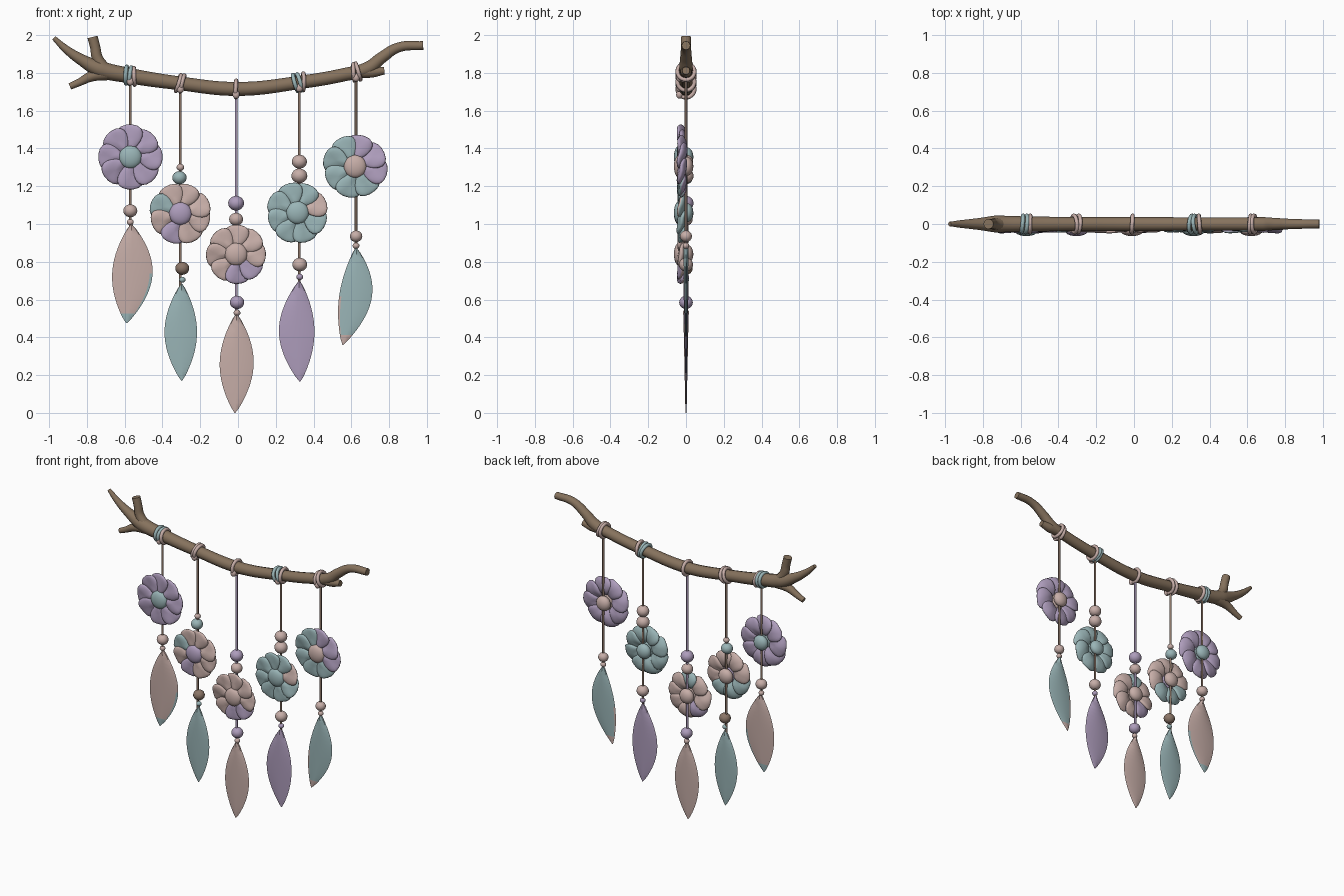
import bpy, bmesh, math, random
from mathutils import Matrix, Vector

random.seed(4)
cube = bpy.data.objects.get("Cube")
if cube:
    bpy.data.objects.remove(cube, do_unlink=True)


# Colours
def material(name, rgb):
    linear = [((c / 255 + 0.055) / 1.055) ** 2.4 for c in rgb] + [1]
    mat = bpy.data.materials.new(name)
    mat.use_nodes = True
    mat.diffuse_color = linear
    mat.node_tree.nodes["Principled BSDF"].inputs["Base Color"].default_value = linear
    return mat


PINK, LILAC, TEAL, WOOD, CORD = range(5)
MATS = [material("dusty pink", (199, 174, 168)), material("soft lilac", (174, 157, 188)),
        material("pale teal", (154, 181, 183)), material("driftwood brown", (134, 114, 93)),
        material("cord brown", (140, 118, 104))]


def finish(obj, name, angle=45):
    obj.name = obj.data.name = name
    bpy.ops.object.select_all(action='DESELECT')
    obj.select_set(True)
    bpy.context.view_layer.objects.active = obj
    bpy.ops.object.shade_smooth_by_angle(angle=math.radians(angle))
    return obj


def from_bmesh(bm, name, angle=45):
    bmesh.ops.recalc_face_normals(bm, faces=bm.faces)
    mesh = bpy.data.meshes.new(name)
    bm.to_mesh(mesh)
    bm.free()
    for mat in MATS:
        mesh.materials.append(mat)
    obj = bpy.data.objects.new(name, mesh)
    bpy.context.collection.objects.link(obj)
    return finish(obj, name, angle)


def tube(name, points, colour, y=0.0):
    """Smooth tube through (x, z, radius) points."""
    curve = bpy.data.curves.new(name, 'CURVE')
    curve.dimensions = '3D'
    curve.bevel_depth = 1
    curve.bevel_resolution = 4
    curve.resolution_u = 8
    curve.use_fill_caps = True
    spline = curve.splines.new('BEZIER')
    spline.bezier_points.add(len(points) - 1)
    for p, (x, z, r) in zip(spline.bezier_points, points):
        p.co = (x, y, z)
        p.radius = r
        p.handle_left_type = p.handle_right_type = 'AUTO'
    curve.materials.append(MATS[colour])
    obj = bpy.data.objects.new(name, curve)
    bpy.context.collection.objects.link(obj)
    bpy.ops.object.select_all(action='DESELECT')
    obj.select_set(True)
    bpy.context.view_layer.objects.active = obj
    bpy.ops.object.convert(target='MESH')
    return finish(bpy.context.object, name, 60)


def ball(name, x, y, z, size, colour):
    bm = bmesh.new()
    bmesh.ops.create_uvsphere(bm, u_segments=20, v_segments=12, radius=1)
    bmesh.ops.transform(bm, verts=bm.verts,
                        matrix=Matrix.Translation((x, y, z)) @ Matrix.Diagonal((*size, 1)))
    for f in bm.faces:
        f.material_index = colour
    return from_bmesh(bm, name)


def flower(name, x, z, radius, start, petal, hearts, front, back):
    """Eight ruffled petals; front and back hold colours of odd petals."""
    bm = bmesh.new()
    y = -0.02
    for i in range(8):
        made = bmesh.ops.create_uvsphere(bm, u_segments=18, v_segments=12, radius=1)["verts"]
        ang = math.radians(start + 45 * i + random.uniform(-4, 4))
        out = Vector((math.cos(ang), 0, math.sin(ang)))
        side = Vector((-math.sin(ang), 0, math.cos(ang)))
        twist = random.uniform(0.008, 0.02)
        reach = radius * random.uniform(0.36, 0.4)
        for v in made:
            u, s, w = v.co
            depth = 0.021 * w + twist * s - 0.01 * u * u + 0.005 * math.cos(5 * s) * u
            v.co = (Vector((x, y + depth, z)) + out * (radius * 0.61 + reach * u)
                    + side * s * radius * (0.39 + 0.13 * u))
        for f in {f for v in made for f in v.link_faces}:
            f.normal_update()
            odd = back if f.normal.y > 0 else front
            f.material_index = odd.get(i, petal)
    from_bmesh(bm, name + "_petals", 60)
    ball(name + "_front_heart", x, -0.037, z, (0.06, 0.027, 0.06), hearts[0])
    ball(name + "_back_heart", x, 0.006, z, (0.05, 0.033, 0.05), hearts[1])


def feather(name, x, top, tip, half, lean, bow, colour, edge=None, edge_side=0):
    """Pointed leaf with a ridge along the middle on both faces."""
    rows = 20
    bm = bmesh.new()
    rings = []
    for r in range(rows + 1):
        t = r / rows
        wide = half * max(math.sin(math.pi * t), 0) ** 0.85 + 0.002
        mid = x + lean * t * t + bow * math.sin(math.pi * t)
        thick = 0.011 * (1 - t) + 0.003
        zz = top + (tip - top) * t
        ring = []
        for s, d in ((-1, 0), (-0.86, -0.4), (0, -1), (0.86, -0.4),
                     (1, 0), (0.86, 0.4), (0, 1), (-0.86, 0.4)):
            ring.append(bm.verts.new((mid + s * wide, d * thick, zz)))
        rings.append(ring)
    for r in range(rows):
        for k in range(8):
            n = (k + 1) % 8
            f = bm.faces.new((rings[r][k], rings[r][n], rings[r + 1][n], rings[r + 1][k]))
            rim = k in ((0, 7) if edge_side < 0 else (3, 4))
            painted = edge is not None and ((rim and r > 9) or r > rows - 3)
            f.material_index = edge if painted else colour
    bm.faces.new(rings[0])
    bm.faces.new(rings[-1])
    from_bmesh(bm, name, 30)


def wrap(name, x, z, colours, slope, ring):
    """Loops of cord tied around the branch."""
    for i, c in enumerate(colours):
        shift = (i - (len(colours) - 1) / 2) * 0.021
        bpy.ops.mesh.primitive_torus_add(
            major_segments=28, minor_segments=8, major_radius=ring, minor_radius=0.011,
            location=(x + shift, 0, z + shift * slope),
            rotation=(0, math.pi / 2 - math.atan(slope) + random.uniform(-0.22, 0.22),
                      random.uniform(-0.12, 0.12)))
        obj = bpy.context.object
        obj.data.materials.append(MATS[c])
        finish(obj, f"{name}_{i + 1}", 60)
    ball(name + "_knot", x, -0.035, z - 0.03, (0.019, 0.017, 0.022), colours[-1])


# Branch with its forks
tube("branch", [(-0.975, 1.985, 0.012), (-0.91, 1.925, 0.021), (-0.83, 1.87, 0.03),
                (-0.73, 1.82, 0.045), (-0.6, 1.79, 0.041), (-0.31, 1.745, 0.036),
                (0, 1.715, 0.037), (0.33, 1.75, 0.035), (0.56, 1.79, 0.035),
                (0.69, 1.825, 0.036), (0.76, 1.88, 0.031), (0.85, 1.935, 0.026),
                (0.98, 1.945, 0.023)], WOOD)
tube("upper_left_fork", [(-0.70, 1.81, 0.035), (-0.745, 1.88, 0.029),
                         (-0.755, 1.93, 0.027), (-0.77, 1.99, 0.027)], WOOD)
tube("lower_left_fork", [(-0.68, 1.80, 0.038), (-0.78, 1.78, 0.027),
                         (-0.84, 1.75, 0.02), (-0.89, 1.728, 0.017)], WOOD)
tube("right_stub", [(0.62, 1.805, 0.032), (0.71, 1.805, 0.03), (0.775, 1.812, 0.02)], WOOD)

# Strands: x, branch height, slope, feather top, cord colour, wrap colours
strands = [(-0.57, 1.785, -0.16, 0.97, CORD, (TEAL, TEAL, PINK)),
           (-0.305, 1.745, -0.13, 0.66, CORD, (PINK, PINK)),
           (-0.01, 1.715, 0, 0.51, LILAC, (PINK,)),
           (0.325, 1.75, 0.14, 0.68, CORD, (TEAL, TEAL, PINK)),
           (0.625, 1.805, 0.2, 0.85, CORD, (PINK, PINK))]
for n, (x, z, slope, low, cord, loops) in enumerate(strands, 1):
    tube(f"cord_{n}", [(x, z - 0.02, 0.007), (x, (z + low) / 2, 0.007),
                       (x, low - 0.03, 0.007)], cord)
    wrap(f"cord_wrap_{n}", x, z, loops, slope, 0.045)

# Flowers
flower("flower_1", -0.57, 1.355, 0.172, 90, LILAC, (TEAL, TEAL), {}, {})
flower("flower_2", -0.305, 1.055, 0.165, 70, PINK, (LILAC, PINK),
       {3: TEAL, 4: TEAL, 5: TEAL}, {4: LILAC, 2: TEAL})
flower("flower_3", -0.01, 0.84, 0.16, 90, PINK, (PINK, PINK),
       {0: TEAL, 3: LILAC}, {4: LILAC, 5: LILAC})
flower("flower_4", 0.315, 1.06, 0.165, 67, TEAL, (TEAL, TEAL), {}, {7: PINK})
flower("flower_5", 0.62, 1.305, 0.172, 75, LILAC, (PINK, PINK),
       {}, {1: TEAL, 2: TEAL, 3: TEAL, 4: TEAL, 5: TEAL})

# Beads: x, height, radius, colour
beads = [(-0.57, 1.07, 0.037, PINK), (-0.57, 1.01, 0.018, PINK),
         (-0.305, 1.3, 0.02, PINK), (-0.31, 1.245, 0.038, TEAL),
         (-0.295, 0.765, 0.037, CORD), (-0.295, 0.705, 0.017, TEAL),
         (-0.01, 1.11, 0.042, LILAC), (-0.01, 1.025, 0.037, PINK),
         (-0.005, 0.585, 0.038, LILAC), (-0.005, 0.53, 0.018, PINK),
         (0.325, 1.33, 0.04, PINK), (0.325, 1.255, 0.042, PINK),
         (0.327, 0.785, 0.039, PINK), (0.327, 0.72, 0.018, LILAC),
         (0.625, 0.935, 0.033, PINK), (0.625, 0.885, 0.018, PINK)]
for n, (x, z, r, c) in enumerate(beads, 1):
    ball(f"bead_{n}", x, 0, z, (r, r * 0.95, r * 0.92), c)

# Feathers
feather("feather_1", -0.565, 1.0, 0.475, 0.105, -0.025, 0.012, PINK, TEAL, 1)
feather("feather_2", -0.298, 0.685, 0.17, 0.084, 0, -0.005, TEAL)
feather("feather_3", -0.008, 0.525, 0.0, 0.088, -0.008, 0.003, PINK)
feather("feather_4", 0.325, 0.7, 0.165, 0.092, 0.003, -0.015, LILAC)
feather("feather_5", 0.625, 0.875, 0.36, 0.085, -0.07, 0.015, TEAL, PINK, -1)
